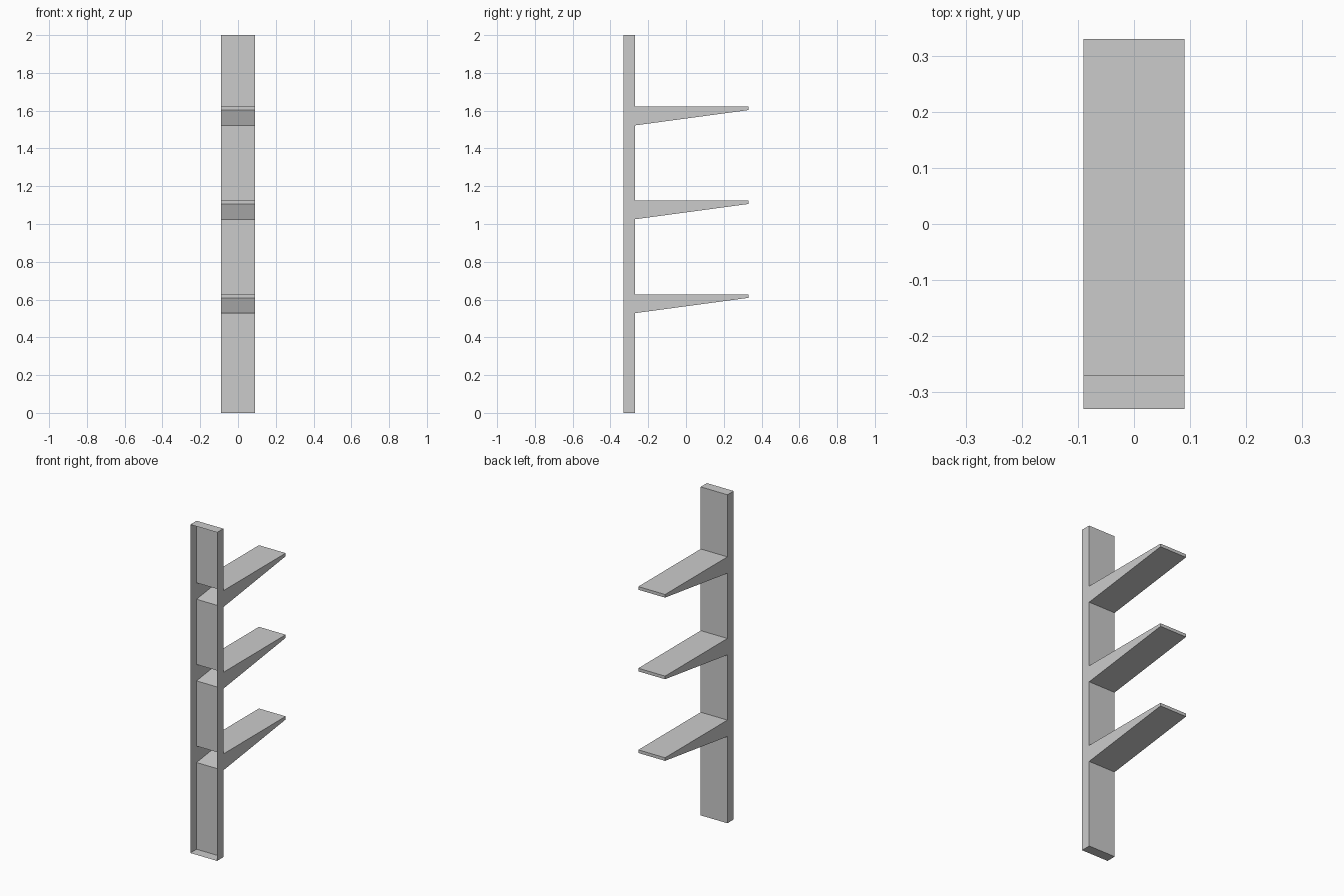
import bpy

if "Cube" in bpy.data.objects:
    bpy.data.objects.remove(bpy.data.objects["Cube"])

W = 0.09                               # half width
BACK, FACE, TIP = -0.33, -0.27, 0.33   # y of wall side, post face, arm tip
ARM_TOPS = [0.628, 1.125, 1.622]
ROOT, THIN = 0.10, 0.019               # arm depth at root and tip


def add_mesh(name, verts, faces):
    mesh = bpy.data.meshes.new(name)
    mesh.from_pydata(verts, [], faces)
    obj = bpy.data.objects.new(name, mesh)
    bpy.context.collection.objects.link(obj)
    return obj


def open_shell(name, profile, skip):
    """Extrude a (y, z) profile across x, leaving out the listed edge strips."""
    n = len(profile)
    verts = [(x, y, z) for x in (-W, W) for y, z in profile]
    faces = [tuple(reversed(range(n))), tuple(range(n, 2 * n))]
    for i in range(n):
        if i not in skip:
            j = (i + 1) % n
            faces.append((i, j, j + n, i + n))
    return add_mesh(name, verts, faces)


# Post: hollow channel, open towards the wall, with openings at the arm roots
levels = [0.0]
for top in ARM_TOPS:
    levels += [top - ROOT, top]
levels.append(2.0)
post = [(BACK, 0.0)] + [(FACE, z) for z in levels] + [(BACK, 2.0)]
open_shell("post", post, skip={2, 4, 6, len(post) - 1})

# Tapered hollow arms, open into the post
for k, top in enumerate(ARM_TOPS):
    arm = [(FACE, top - ROOT), (TIP, top - THIN), (TIP, top), (FACE, top)]
    open_shell(f"shelf_arm_{k + 1}", arm, skip={3})
